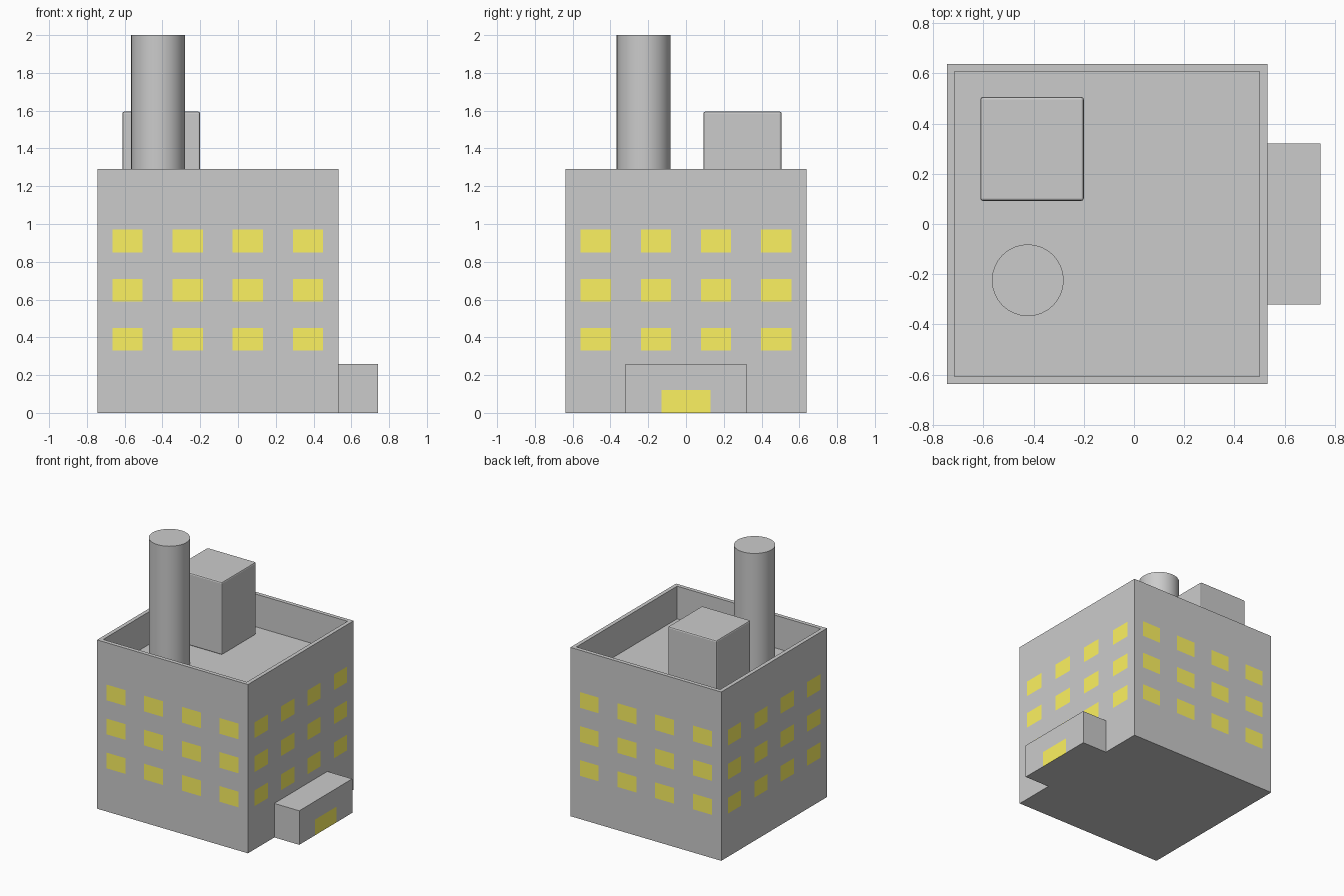
import bpy, bmesh
from mathutils import Vector

if "Cube" in bpy.data.objects:
    bpy.data.objects.remove(bpy.data.objects["Cube"])

GLOW = bpy.data.materials.new("window_yellow")
GLOW.diffuse_color = (0.98, 0.89, 0.12, 1)
GLOW.use_nodes = True
GLOW.node_tree.nodes["Principled BSDF"].inputs["Base Color"].default_value = GLOW.diffuse_color
GREY = bpy.data.materials.new("wall_grey")
GREY.diffuse_color = (0.8, 0.8, 0.8, 1)
GREY.use_nodes = True
GREY.node_tree.nodes["Principled BSDF"].inputs["Base Color"].default_value = GREY.diffuse_color


def finish(name, bm, mats=()):
    bmesh.ops.recalc_face_normals(bm, faces=bm.faces)
    me = bpy.data.meshes.new(name)
    bm.to_mesh(me)
    bm.free()
    for m in mats:
        me.materials.append(m)
    ob = bpy.data.objects.new(name, me)
    bpy.context.collection.objects.link(ob)
    return ob


def box(lo, hi):
    bm = bmesh.new()
    lo, hi = Vector(lo), Vector(hi)
    bmesh.ops.create_cube(bm, size=1)
    for v in bm.verts:
        v.co = (lo + hi) / 2 + v.co * (hi - lo)
    return bm


def cut(bm, axis, values):
    """Slice the mesh along an axis so panes can be coloured flush."""
    n = Vector((0, 0, 0))
    n[axis] = 1
    for v in values:
        bmesh.ops.bisect_plane(bm, geom=bm.verts[:] + bm.edges[:] + bm.faces[:],
                               plane_co=n * v, plane_no=n)


# Main block with sunken roof behind a parapet
CX, HALF, TOP, ROOF = -0.107, 0.638, 1.29, 1.04
body = box((CX - HALF, -HALF, 0), (CX + HALF, HALF, TOP))
top = max(body.faces, key=lambda f: f.calc_center_median().z)
bmesh.ops.inset_region(body, faces=[top], thickness=0.043)
ext = bmesh.ops.extrude_discrete_faces(body, faces=[top])
for v in ext["faces"][0].verts:
    v.co.z = ROOF

# Three rows of four windows on every wall
cols = [-0.478, -0.159, 0.159, 0.478]
rows = [0.39, 0.65, 0.91]
W, H = 0.08, 0.06
for cols_axis, offset in ((0, CX), (1, 0)):
    cut(body, cols_axis, [offset + c + s * W for c in cols for s in (-1, 1)])
cut(body, 2, [r + s * H for r in rows for s in (-1, 1)])
for f in body.faces:
    c = f.calc_center_median() - Vector((CX, 0, 0))
    for wall, along in ((0, 1), (1, 0)):
        if abs(abs(c[wall]) - HALF) < 1e-3:
            if any(abs(c[along] - u) < W for u in cols) and any(abs(c.z - r) < H for r in rows):
                f.material_index = 1
finish("building", body, (GREY, GLOW))

# Entrance porch with flush door
porch = box((CX + HALF, -0.32, 0), (0.742, 0.32, 0.26))
cut(porch, 1, (-0.13, 0.13))
cut(porch, 2, (0.12,))
for f in porch.faces:
    c = f.calc_center_median()
    if c.x > 0.74 and abs(c.y) < 0.13 and c.z < 0.12:
        f.material_index = 1
finish("entrance_porch", porch, (GREY, GLOW))

# Rooftop plant room with softened edges
room = finish("roof_room", box((-0.612, 0.092, ROOF), (-0.2, 0.506, 1.595)))
bev = room.modifiers.new("bevel", "BEVEL")
bev.width = 0.01
bev.segments = 2

# Chimney
bpy.ops.mesh.primitive_cylinder_add(vertices=32, radius=0.143, depth=2 - ROOF,
                                    location=(-0.423, -0.224, (2 + ROOF) / 2))
bpy.context.object.name = "chimney"
bpy.ops.object.shade_smooth_by_angle()
